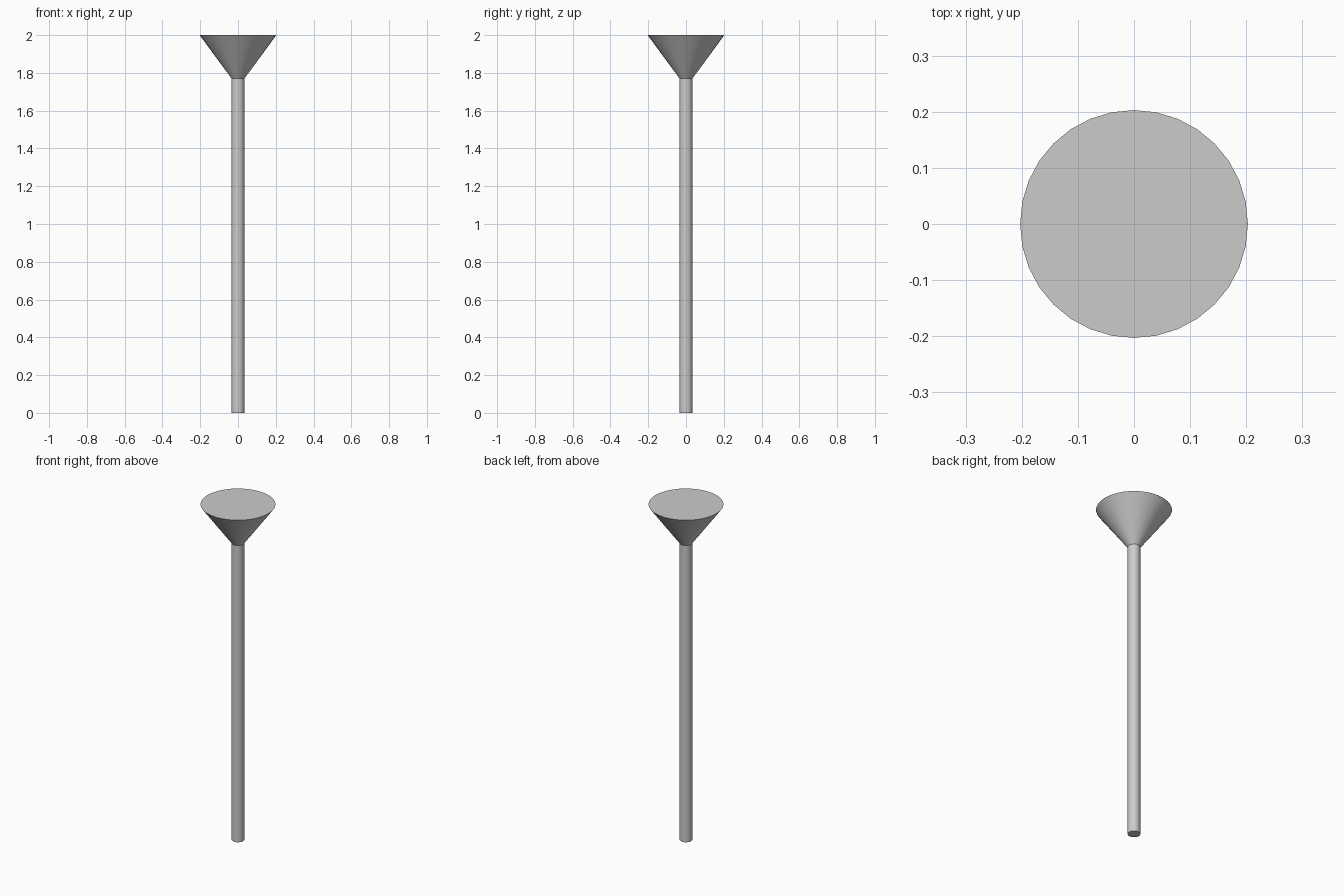
import bpy
import math

if "Cube" in bpy.data.objects:
    bpy.data.objects.remove(bpy.data.objects["Cube"])

SIDES = 32
STEM_R = 0.034
RIM_R = 0.203
JOIN_Z = 1.77
TOP_Z = 2.0


def tapered(name, r_low, r_high, z_low, z_high):
    """Upright capped cone or cylinder between two heights."""
    bpy.ops.mesh.primitive_cone_add(
        vertices=SIDES, radius1=r_low, radius2=r_high,
        depth=z_high - z_low, location=(0, 0, (z_low + z_high) / 2))
    obj = bpy.context.object
    obj.name = name
    bpy.ops.object.shade_smooth_by_angle(angle=math.radians(30))
    return obj


# Long straight rod
tapered("stem", STEM_R, STEM_R, 0.0, JOIN_Z)

# Flared head with a flat top
tapered("flared_head", STEM_R, RIM_R, JOIN_Z, TOP_Z)
